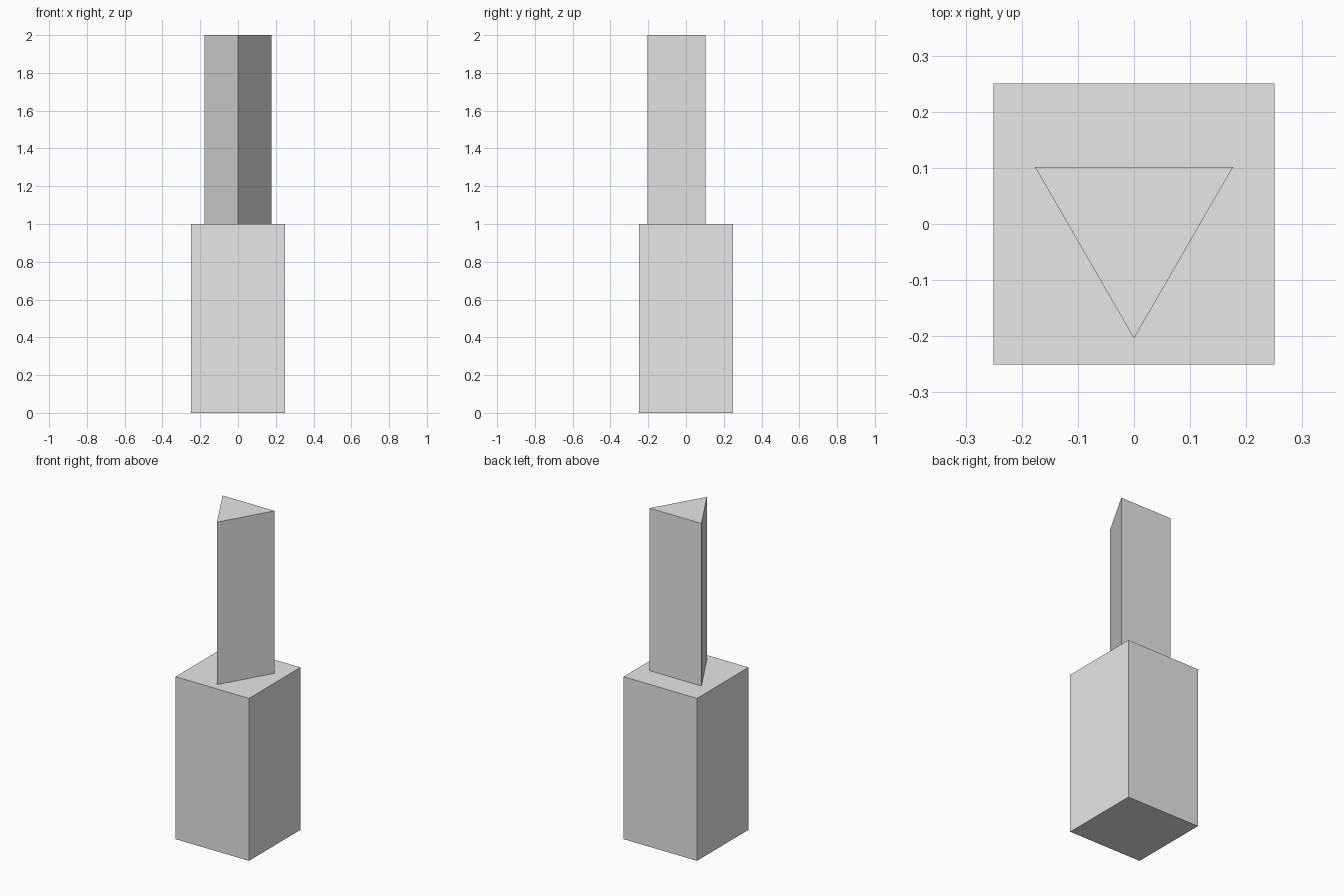
import bpy
import math

cube = bpy.data.objects.get("Cube")
if cube:
    bpy.data.objects.remove(cube, do_unlink=True)

# Single plain grey
grey = bpy.data.materials.new("light_grey")
grey.use_nodes = True
colour = (0.8, 0.8, 0.8, 1)
grey.diffuse_color = colour
grey.node_tree.nodes["Principled BSDF"].inputs["Base Color"].default_value = colour


def prism(name, sides, radius, bottom, height, turn):
    """Upright flat-sided prism; turn is the direction of one corner."""
    bpy.ops.mesh.primitive_cylinder_add(
        vertices=sides, radius=radius, depth=height,
        location=(0, 0, bottom + height / 2))
    obj = bpy.context.object
    obj.name = name
    # The primitive's first corner points along +y
    obj.rotation_euler.z = turn - math.pi / 2
    bpy.ops.object.transform_apply(location=False, rotation=True, scale=False)
    obj.data.materials.append(grey)
    return obj


# Square block with a triangular column on top, one edge facing the front
prism("square_base", 4, 0.25 * math.sqrt(2), 0, 1, math.pi / 4)
prism("triangular_column", 3, 0.204, 1, 1, -math.pi / 2)
